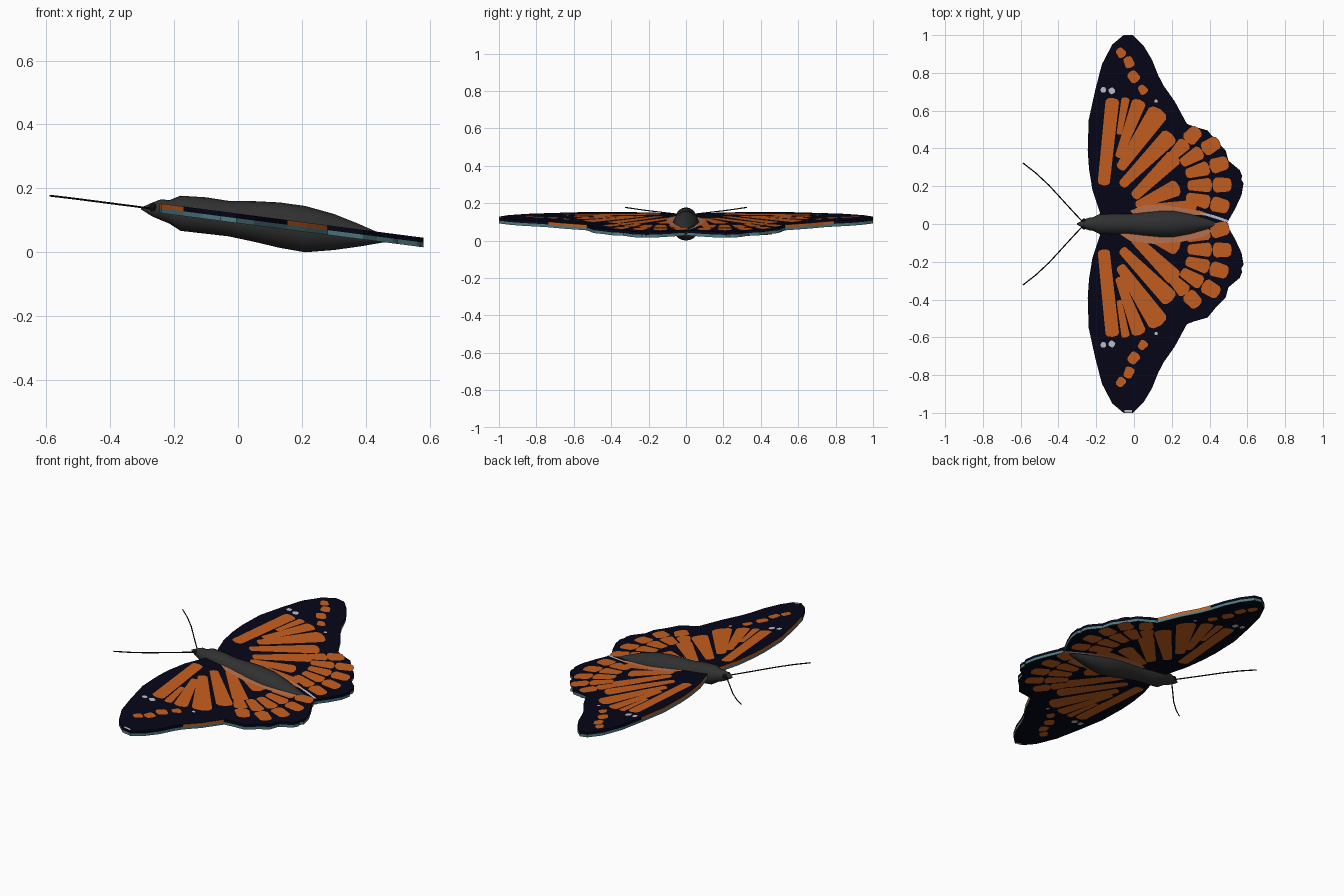
import bpy, bmesh, math
from mathutils import Vector

if "Cube" in bpy.data.objects:
    bpy.data.objects.remove(bpy.data.objects["Cube"])


def mat(name, rgb):
    m = bpy.data.materials.new(name)
    m.diffuse_color = (*rgb, 1)
    m.use_nodes = True
    m.node_tree.nodes["Principled BSDF"].inputs["Base Color"].default_value = m.diffuse_color
    return m


NAVY = mat("navy", (0.0015, 0.0015, 0.009))
ORANGE = mat("orange", (0.56, 0.112, 0.013))
TEAL = mat("teal", (0.08, 0.2, 0.22))
TAN = mat("tan", (0.5, 0.17, 0.08))
WHITE = mat("pale_grey", (0.5, 0.52, 0.6))
GREY = mat("dark_grey", (0.03, 0.03, 0.03))
BLACK = mat("black", (0.004, 0.004, 0.004))

THICK = 0.03


def top(x):
    """Height of the tilted upper wing surface."""
    return 0.121 - 0.13 * x


def make(name, verts, faces, mats, idx=None):
    me = bpy.data.meshes.new(name)
    me.from_pydata(verts, [], faces)
    for m in mats:
        me.materials.append(m)
    if idx:
        for p, i in zip(me.polygons, idx):
            p.material_index = i
    me.update()
    ob = bpy.data.objects.new(name, me)
    bpy.context.collection.objects.link(ob)
    return ob


# Wing outline, leading edge round to the tail
outline = [(-0.17, 0.0), (-0.18, 0.06), (-0.22, 0.18), (-0.238, 0.29), (-0.245, 0.39),
           (-0.24, 0.55), (-0.205, 0.71), (-0.17, 0.845), (-0.115, 0.95), (-0.055, 1.0),
           (-0.005, 1.0), (0.05, 0.945), (0.095, 0.87), (0.127, 0.79), (0.155, 0.735),
           (0.215, 0.65), (0.28, 0.53), (0.32, 0.515), (0.39, 0.495), (0.435, 0.44),
           (0.485, 0.39), (0.5, 0.335), (0.56, 0.285), (0.572, 0.255), (0.568, 0.235),
           (0.58, 0.215), (0.57, 0.155), (0.535, 0.08), (0.495, 0.01), (0.48, 0.0)]


def wing(name, side):
    # Slab whose rim is navy or orange in the upper part and teal below
    pts = [(x, y * side) for x, y in outline]
    if side > 0:
        pts.reverse()            # keep counter-clockwise from above
    n = len(pts)
    verts = [(x, y, top(x) - d) for d in (0, THICK * 0.5, THICK) for x, y in pts]
    faces, idx = [list(range(n)), list(range(3 * n - 1, 2 * n - 1, -1))], [0, 0]
    for r in range(2):
        for i in range(n):
            j = (i + 1) % n
            faces.append((r * n + i, (r + 1) * n + i, (r + 1) * n + j, r * n + j))
            x = (pts[i][0] + pts[j][0]) / 2
            patch = (x < -0.15 or 0.13 < x < 0.27) and abs(pts[i][1]) < 0.75
            idx.append(1 if r else (2 if patch else 0))
    make(name, verts, faces, [NAVY, TEAL, ORANGE], idx)


def cell(x0, y0, x1, y1, w0, w1):
    """Tapered patch with rounded ends."""
    a, b = Vector((x0, y0)), Vector((x1, y1))
    u = (b - a).normalized()
    v = Vector((-u.y, u.x))
    out = []
    for c, w, start in ((a, w0, 90), (b, w1, -90)):
        for k in range(5):
            t = math.radians(start + 45 * k)
            out.append(c + u * (0.5 * w * math.cos(t)) + v * (w * math.sin(t)))
    return out


def plates(name, polys, m, lift=0.0012):
    """Flat markings on both faces of the wing."""
    verts, faces = [], []
    for poly in polys:
        area = sum(p[0] * q[1] - q[0] * p[1] for p, q in zip(poly, poly[1:] + poly[:1]))
        if area < 0:
            poly = poly[::-1]
        for z, flip in ((lift, False), (-THICK - lift, True)):
            s = len(verts)
            verts += [(p[0], p[1], top(p[0]) + z) for p in poly]
            f = list(range(s, s + len(poly)))
            faces.append(f[::-1] if flip else f)
    make(name, verts, faces, [m])


# Forewing and hindwing cells: start, end, half widths
strokes = [(-0.16, 0.22, -0.115, 0.65, 0.032, 0.036), (-0.078, 0.48, -0.045, 0.66, 0.014, 0.022),
           (-0.08, 0.36, 0.025, 0.64, 0.02, 0.038), (-0.07, 0.3, 0.125, 0.585, 0.026, 0.055),
           (-0.06, 0.21, 0.185, 0.46, 0.024, 0.046),
           (0.005, 0.15, 0.21, 0.35, 0.026, 0.044), (0.02, 0.1, 0.22, 0.19, 0.022, 0.044),
           (0.04, 0.09, 0.32, 0.1, 0.012, 0.028),
           # spots near the wing tip
           (-0.08, 0.92, -0.06, 0.895, 0.02, 0.024), (-0.035, 0.875, -0.02, 0.84, 0.023, 0.026),
           (-0.015, 0.795, 0.01, 0.765, 0.026, 0.028), (0.035, 0.725, 0.055, 0.7, 0.018, 0.024)]
# Fan of two rows of cells on the hindwing
for deg in (-14, 1, 16, 31, 46):
    c, s = math.cos(math.radians(deg)), math.sin(math.radians(deg))
    k = 0.9 if deg > 40 else 1
    for r0, r1, w0, w1 in ((0.245, 0.345, 0.026, 0.038), (0.385, 0.45, 0.04, 0.036)):
        strokes.append((0.05 + r0 * k * c, 0.2 + r0 * k * s,
                        0.05 + r1 * k * c, 0.2 + r1 * k * s, w0, w1))
dots = [(-0.17, 0.71, -0.155, 0.71, 0.014, 0.014), (-0.125, 0.7, -0.11, 0.71, 0.016, 0.016),
        (0.112, 0.65, 0.122, 0.65, 0.008, 0.008)]


def place(poly, side):
    # The markings sit slightly towards +y on both wings
    return [(p[0], p[1] if side > 0 else 0.07 - p[1]) for p in poly]


for side, label in ((1, "left"), (-1, "right")):
    wing(label + "_wing", side)
    plates(label + "_wing_cells", [place(cell(*s), side) for s in strokes], ORANGE)
    plates(label + "_wing_dots", [place(cell(*s), side) for s in dots], WHITE)

# Pale strips beside the abdomen
plates("left_body_strip", [[(-0.02, 0.07), (0.05, 0.1), (0.15, 0.102), (0.35, 0.07),
                            (0.42, 0.045), (0.2, 0.05), (0.0, 0.05)]], TAN, 0.002)
plates("right_body_strip", [[(-0.08, -0.05), (-0.02, -0.09), (0.1, -0.105), (0.25, -0.095),
                             (0.38, -0.065), (0.42, -0.03), (0.2, -0.05)]], TAN, 0.002)
plates("tail_line", [[(0.34, 0.06), (0.42, 0.048), (0.5, 0.02), (0.49, 0.01), (0.4, 0.038)]],
       WHITE, 0.003)
# Pale notch on the right wing tip
plates("right_tip_mark", [[(-0.05, -0.985), (-0.01, -0.985), (-0.01, -0.998), (-0.05, -0.998)]],
       WHITE)

# Body: rings of (x, bottom z, top z)
rings = [(-0.303, 0.134, 0.14), (-0.27, 0.113, 0.155), (-0.24, 0.1, 0.166), (-0.215, 0.09, 0.163),
         (-0.18, 0.067, 0.177), (-0.1, 0.058, 0.172), (-0.03, 0.05, 0.161), (0.05, 0.033, 0.16),
         (0.13, 0.014, 0.156), (0.21, 0.0, 0.145), (0.3, 0.007, 0.12), (0.38, 0.018, 0.088),
         (0.45, 0.03, 0.057), (0.5, 0.036, 0.042)]
N = 20
verts, faces = [], []
for x, lo, hi in rings:
    r = (hi - lo) / 2
    verts += [(x, r * math.cos(math.tau * i / N), (lo + hi) / 2 + r * math.sin(math.tau * i / N))
              for i in range(N)]
for k in range(len(rings) - 1):
    for i in range(N):
        j = (i + 1) % N
        faces.append((k * N + i, (k + 1) * N + i, (k + 1) * N + j, k * N + j))
faces += [list(range(N))[::-1], list(range((len(rings) - 1) * N, len(rings) * N))]
body = make("body", verts, faces, [GREY])
bm = bmesh.new()
bm.from_mesh(body.data)
bmesh.ops.recalc_face_normals(bm, faces=bm.faces)
for f in bm.faces:
    f.smooth = len(f.verts) == 4
bm.to_mesh(body.data)
bm.free()

# Eyes and antennae
for side, label in ((1, "left"), (-1, "right")):
    bpy.ops.mesh.primitive_uv_sphere_add(segments=12, ring_count=8, radius=0.013,
                                         location=(-0.265, 0.016 * side, 0.14))
    eye = bpy.context.object
    eye.name = label + "_eye"
    eye.data.materials.append(BLACK)
    bpy.ops.object.shade_smooth()

    cu = bpy.data.curves.new(label + "_antenna", 'CURVE')
    cu.dimensions = '3D'
    cu.bevel_depth = 0.0032
    cu.bevel_resolution = 1
    cu.use_fill_caps = True
    path = [(-0.27, 0.01, 0.137), (-0.31, 0.052, 0.142), (-0.365, 0.112, 0.149),
            (-0.45, 0.205, 0.16), (-0.52, 0.27, 0.169), (-0.588, 0.323, 0.177)]
    sp = cu.splines.new('POLY')
    sp.points.add(len(path) - 1)
    for p, (x, y, z) in zip(sp.points, path):
        p.co = (x, y * side, z, 1)
    cu.materials.append(BLACK)
    bpy.context.collection.objects.link(bpy.data.objects.new(label + "_antenna", cu))
